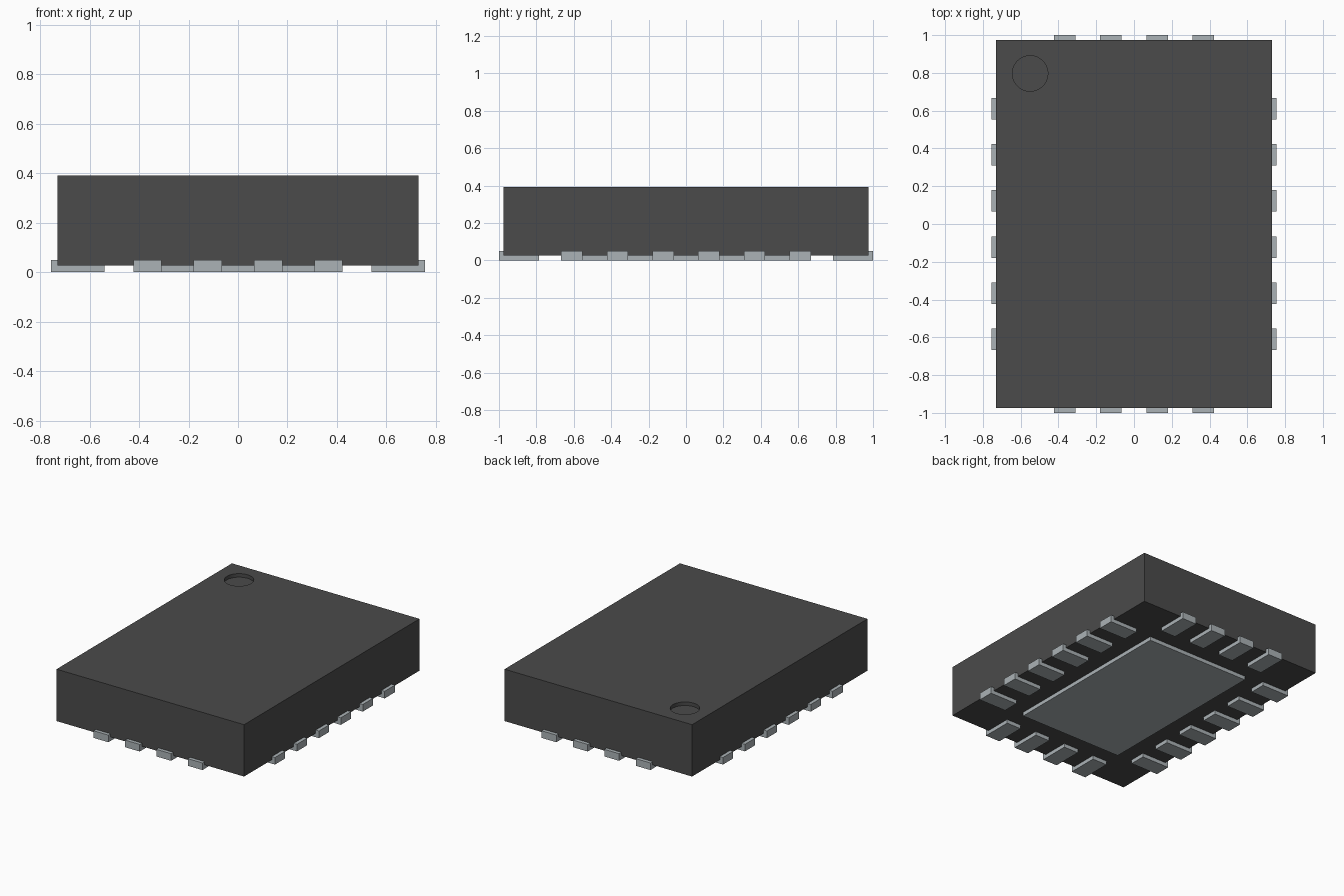
import bpy

cube = bpy.data.objects.get("Cube")
if cube:
    bpy.data.objects.remove(cube, do_unlink=True)


def make_material(name, rgb, roughness):
    mat = bpy.data.materials.new(name)
    mat.use_nodes = True
    mat.diffuse_color = (*rgb, 1)
    bsdf = mat.node_tree.nodes["Principled BSDF"]
    bsdf.inputs["Base Color"].default_value = (*rgb, 1)
    bsdf.inputs["Roughness"].default_value = roughness
    return mat


DARK = make_material("dark plastic", (0.07, 0.07, 0.07), 0.6)
METAL = make_material("tin grey", (0.41, 0.45, 0.47), 0.4)


def box(name, low, high, mat):
    """Axis-aligned box between two opposite corners."""
    center = [(a + b) / 2 for a, b in zip(low, high)]
    bpy.ops.mesh.primitive_cube_add(size=1, location=center)
    ob = bpy.context.object
    ob.name = name
    ob.scale = [b - a for a, b in zip(low, high)]
    bpy.ops.object.transform_apply(location=False, rotation=False, scale=True)
    ob.data.materials.append(mat)
    return ob


# Overall sizes
HALF_X, HALF_Y = 0.73, 0.975
BOTTOM, TOP = 0.027, 0.392
PITCH, LEAD_HALF = 0.244, 0.057
LEAD_TOP, LEAD_LENGTH, OVERHANG = 0.05, 0.215, 0.025

# Moulded body with a round corner dimple
body = box("body", (-HALF_X, -HALF_Y, BOTTOM), (HALF_X, HALF_Y, TOP), DARK)
bpy.ops.mesh.primitive_cylinder_add(vertices=48, radius=0.094, depth=0.05,
                                    location=(-0.55, 0.797, TOP))
cutter = bpy.context.object
cutter.name = "dimple_cutter"
cutter.hide_render = True
cutter.data.materials.append(DARK)
cut = body.modifiers.new("dimple", 'BOOLEAN')
cut.operation = 'DIFFERENCE'
cut.solver = 'EXACT'
cut.object = cutter
bpy.context.view_layer.objects.active = body
bpy.ops.object.modifier_apply(modifier=cut.name)
bpy.data.objects.remove(cutter, do_unlink=True)
bpy.ops.object.select_all(action='DESELECT')
body.select_set(True)
bpy.ops.object.shade_smooth_by_angle()

# Central pad underneath
box("thermal_pad", (-0.403, -0.646, 0), (0.403, 0.646, BOTTOM + 0.01), METAL)


# Leads along each edge, mirrored to the opposite side
def lead_row(name, count, half, along_y):
    outer = half + OVERHANG
    for side in (-1, 1):
        start, end = sorted((side * outer, side * (outer - LEAD_LENGTH)))
        for i in range(count):
            mid = (i - (count - 1) / 2) * PITCH
            low, high = (start, mid - LEAD_HALF), (end, mid + LEAD_HALF)
            if not along_y:
                low, high = low[::-1], high[::-1]
            box(f"{name[side > 0]}_lead_{i + 1}", (*low, 0), (*high, LEAD_TOP), METAL)


lead_row(("right", "left"), 6, HALF_X, True)
lead_row(("front", "back"), 4, HALF_Y, False)
